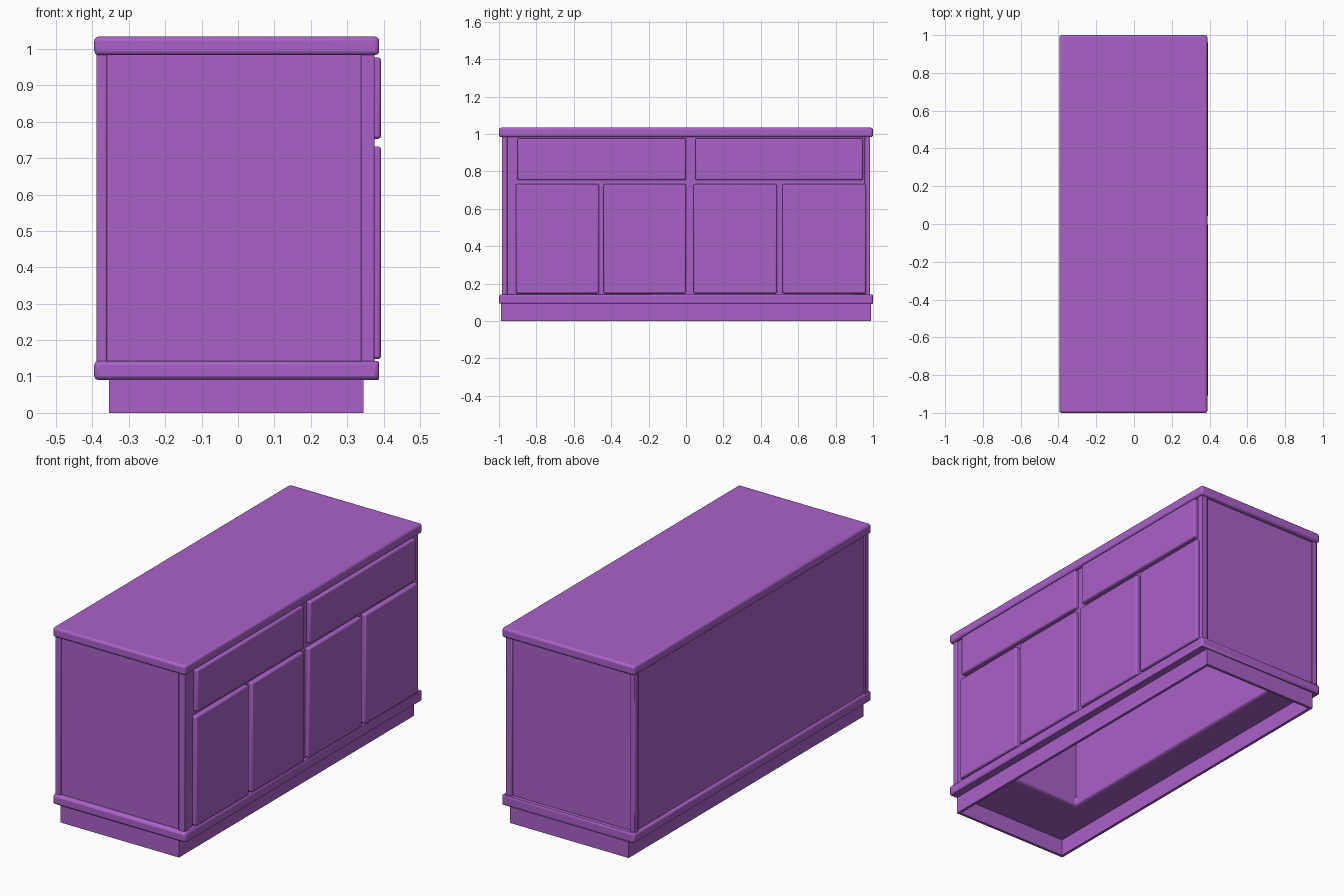
import bpy, bmesh

if "Cube" in bpy.data.objects:
    bpy.data.objects.remove(bpy.data.objects["Cube"])

mat = bpy.data.materials.new("purple_paint")
mat.diffuse_color = (0.40, 0.12, 0.58, 1)
mat.use_nodes = True
mat.node_tree.nodes["Principled BSDF"].inputs["Base Color"].default_value = mat.diffuse_color


def finish(name, bm, bevel, segments=2):
    bmesh.ops.recalc_face_normals(bm, faces=bm.faces)
    mesh = bpy.data.meshes.new(name)
    bm.to_mesh(mesh)
    bm.free()
    ob = bpy.data.objects.new(name, mesh)
    bpy.context.collection.objects.link(ob)
    mesh.materials.append(mat)
    if bevel:
        mod = ob.modifiers.new("rounded_edges", 'BEVEL')
        mod.width, mod.segments = bevel, segments
        bpy.ops.object.select_all(action='DESELECT')
        ob.select_set(True)
        bpy.context.view_layer.objects.active = ob
        bpy.ops.object.shade_smooth_by_angle()
    return ob


def box(name, x, y, z, bevel=0.0, segments=2):
    """Box given by its (min, max) range on each axis."""
    bm = bmesh.new()
    bmesh.ops.create_cube(bm, size=1)
    for v in bm.verts:
        v.co = [r[0] if c < 0 else r[1] for c, r in zip(v.co, (x, y, z))]
    return finish(name, bm, bevel, segments)


def ring(name, x, y, z, hole_x, hole_y, bevel=0.0):
    """Rectangular tube: an upright box with a hole right through it."""
    bm = bmesh.new()
    loops = []
    for rx, ry in ((x, y), (hole_x, hole_y)):
        for h in z:
            loops.append([bm.verts.new((rx[i], ry[j], h))
                          for i, j in ((0, 0), (1, 0), (1, 1), (0, 1))])
    ob, ot, ib, it = loops
    for a, b in ((ob, ot), (ot, it), (it, ib), (ib, ob)):
        for i in range(4):
            k = (i + 1) % 4
            bm.faces.new((a[i], a[k], b[k], b[i]))
    return finish(name, bm, bevel)


# Underside opening shared by the carcass and the base moulding
hole_x, hole_y = (-0.17, 0.30), (-0.66, 0.92)

# Hollow plinth, base moulding, open-bottomed carcass and worktop
ring("plinth", (-0.355, 0.345), (-0.99, 0.99), (0, 0.10),
     (-0.34, 0.33), (-0.975, 0.975))
ring("base_moulding", (-0.395, 0.388), (-1, 1), (0.09, 0.143),
     hole_x, hole_y, 0.012)
ring("carcass", (-0.382, 0.368), (-0.975, 0.975), (0.12, 1.0), hole_x, hole_y)
box("worktop", (-0.395, 0.388), (-1, 1), (0.983, 1.034), 0.012, 3)

# Corner posts standing slightly proud of the end and back panels
for sy, side in ((-1, "near"), (1, "far")):
    y = sorted((sy * 0.955, sy * 0.985))
    box(f"front_post_{side}", (0.338, 0.375), y, (0.13, 0.99), 0.004)
    box(f"back_post_{side}", (-0.389, -0.36), y, (0.13, 0.99), 0.004)

# Drawer fronts
for i, y in enumerate(((-0.90, 0.0), (0.05, 0.945))):
    box(f"drawer_front_{i + 1}", (0.355, 0.393), y, (0.753, 0.977), 0.008)

# Cupboard doors
for i, y in enumerate(((-0.91, -0.465), (-0.44, 0.0), (0.04, 0.487), (0.515, 0.963))):
    box(f"door_{i + 1}", (0.355, 0.393), y, (0.148, 0.732), 0.008)
